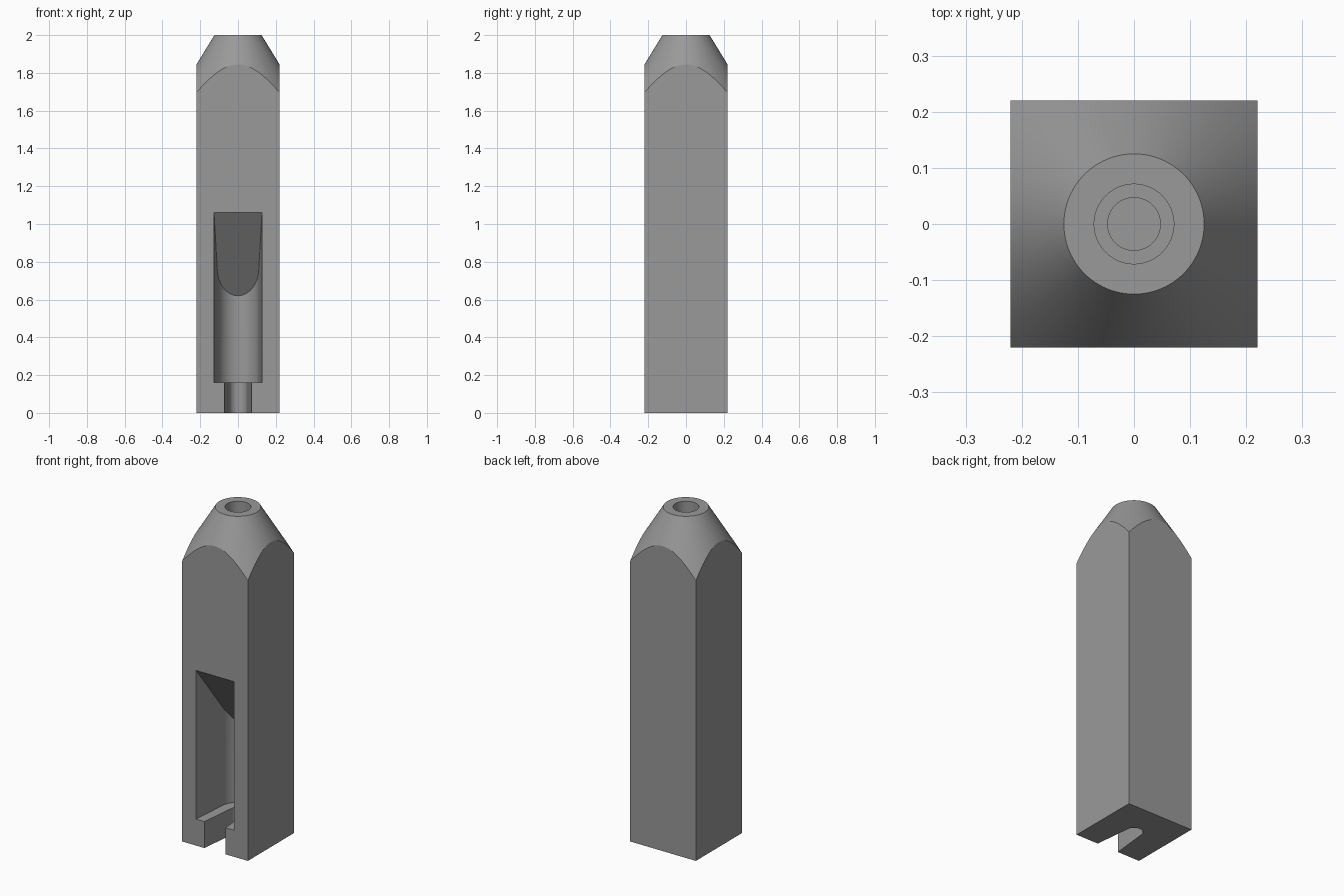
import bpy, bmesh, math

if "Cube" in bpy.data.objects:
    bpy.data.objects.remove(bpy.data.objects["Cube"])

HALF = 0.22          # half width of the square body
SEG = 96             # sides of the turned shapes

grey = bpy.data.materials.new("mid grey")
grey.diffuse_color = (0.32, 0.32, 0.32, 1)
grey.use_nodes = True
grey.node_tree.nodes["Principled BSDF"].inputs["Base Color"].default_value = grey.diffuse_color


def make_object(name, bm):
    bmesh.ops.recalc_face_normals(bm, faces=bm.faces)
    mesh = bpy.data.meshes.new(name)
    bm.to_mesh(mesh)
    bm.free()
    obj = bpy.data.objects.new(name, mesh)
    bpy.context.collection.objects.link(obj)
    mesh.materials.append(grey)
    return obj


def turned(name, profile, seg=SEG):
    """Closed solid turned about z from (radius, height) points."""
    bm = bmesh.new()
    rings = [[bm.verts.new((r * math.cos(2 * math.pi * i / seg),
                            r * math.sin(2 * math.pi * i / seg), z))
              for i in range(seg)] for r, z in profile]
    for a, b in zip(rings, rings[1:]):
        for i in range(seg):
            j = (i + 1) % seg
            bm.faces.new((a[i], a[j], b[j], b[i]))
    bm.faces.new(rings[0])
    bm.faces.new(rings[-1])
    return make_object(name, bm)


def slot(name, front_half, back_radius, z0, top, seg=32):
    """Tapered slot with a round back, open to the front; top is a height rule of y."""
    front = -HALF - 0.05
    grow = (front_half - back_radius) / HALF * 0.05
    w = front_half + grow
    outline = [(w, front)]
    outline += [(back_radius * math.cos(math.pi * i / seg),
                 back_radius * math.sin(math.pi * i / seg)) for i in range(seg + 1)]
    outline.append((-w, front))
    bm = bmesh.new()
    low = [bm.verts.new((x, y, z0)) for x, y in outline]
    high = [bm.verts.new((x, y, top(y))) for x, y in outline]
    bm.faces.new(low)
    bm.faces.new(high)
    for i in range(len(outline)):
        j = (i + 1) % len(outline)
        bm.faces.new((low[i], low[j], high[j], high[i]))
    return make_object(name, bm)


def apply_boolean(target, tool, operation):
    mod = target.modifiers.new(operation.lower(), 'BOOLEAN')
    mod.operation = operation
    mod.solver = 'EXACT'
    mod.object = tool
    bpy.context.view_layer.objects.active = target
    bpy.ops.object.modifier_apply(modifier=mod.name)
    bpy.data.objects.remove(tool)


# Square body
bm = bmesh.new()
bmesh.ops.create_cube(bm, size=1)
bmesh.ops.scale(bm, vec=(2 * HALF, 2 * HALF, 2), verts=bm.verts)
bmesh.ops.translate(bm, vec=(0, 0, 1), verts=bm.verts)
body = make_object("square_body", bm)

# Conical nose turned on the top end
apply_boolean(body, turned("nose_envelope",
              [(0.431, -0.1), (0.431, 1.5), (0.125, 2.0), (0.1, 2.05)]), 'INTERSECT')

# Stepped blind bore in the nose
apply_boolean(body, turned("stepped_bore",
              [(0.047, 1.3), (0.047, 1.55), (0.071, 1.55), (0.071, 2.1)]), 'DIFFERENCE')

# Front pocket with a sloping ceiling
apply_boolean(body, slot("front_pocket", 0.127, 0.11, 0.16,
              lambda y: 1.06 - 0.44 * (y + HALF) / (HALF + 0.11)), 'DIFFERENCE')

# Narrow slot through the floor of the pocket
apply_boolean(body, slot("floor_slot", 0.071, 0.048, -0.1, lambda y: 0.3), 'DIFFERENCE')

# Smooth curved walls, crisp edges
bpy.ops.object.select_all(action='DESELECT')
body.select_set(True)
bpy.context.view_layer.objects.active = body
bpy.ops.object.shade_smooth_by_angle(angle=math.radians(25))
